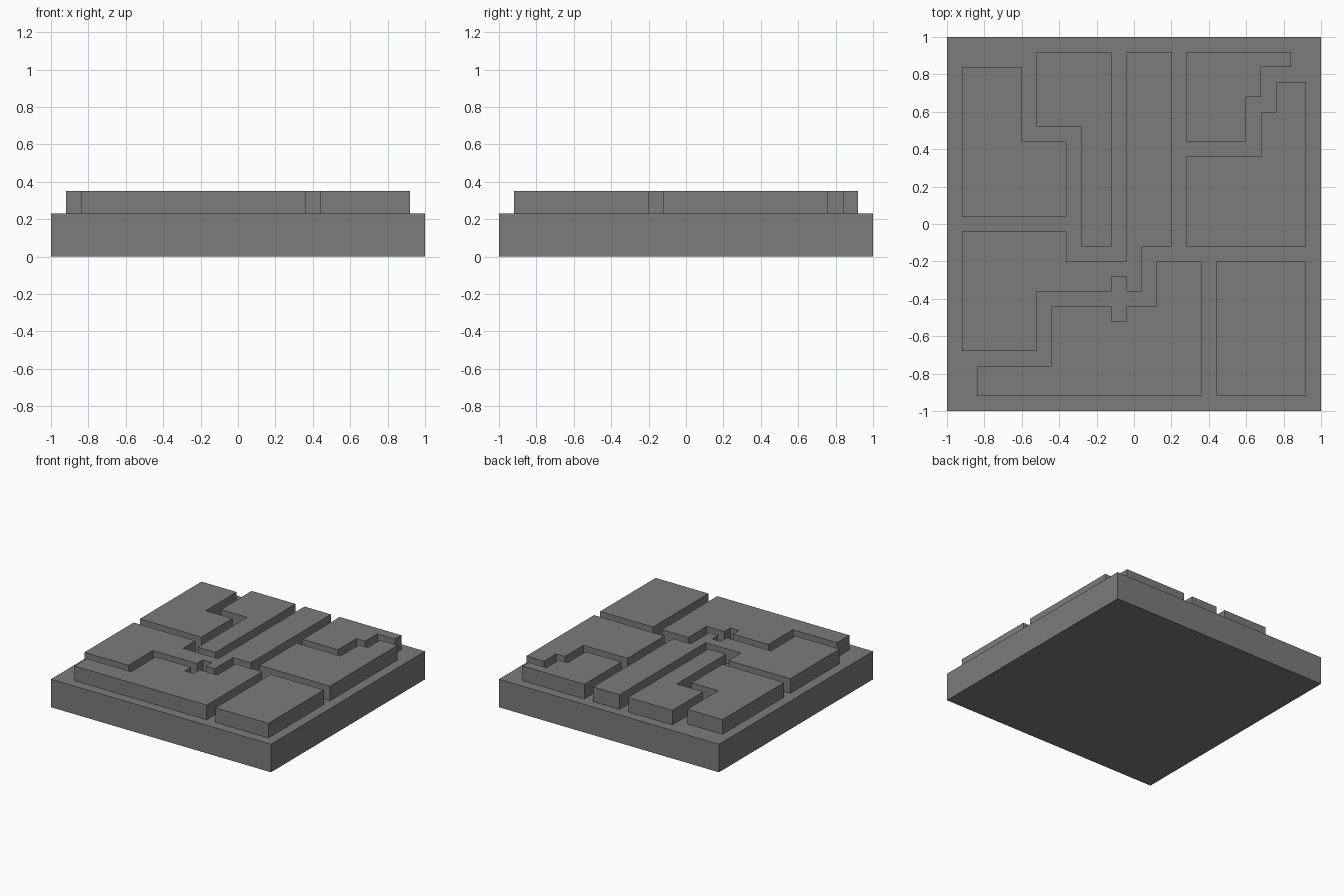
import bpy, bmesh

if "Cube" in bpy.data.objects:
    bpy.data.objects.remove(bpy.data.objects["Cube"])

BASE_TOP, STONE_TOP = 0.23, 0.35
U = 0.04  # layout grid unit; outlines below are in these units

grey = bpy.data.materials.new("stone grey")
grey.diffuse_color = (0.2, 0.2, 0.2, 1)
grey.use_nodes = True
grey.node_tree.nodes["Principled BSDF"].inputs["Base Color"].default_value = grey.diffuse_color


def slab(name, outline, z0, z1):
    """Extrude a flat outline from z0 to z1."""
    bm = bmesh.new()
    face = bm.faces.new([bm.verts.new((x * U, y * U, z0)) for x, y in outline])
    ext = bmesh.ops.extrude_face_region(bm, geom=[face])
    for v in ext["geom"]:
        if isinstance(v, bmesh.types.BMVert):
            v.co.z = z1
    bmesh.ops.recalc_face_normals(bm, faces=bm.faces)
    bmesh.ops.triangulate(bm, faces=[f for f in bm.faces if len(f.verts) > 4])
    me = bpy.data.meshes.new(name)
    bm.to_mesh(me)
    bm.free()
    me.materials.append(grey)
    ob = bpy.data.objects.new(name, me)
    bpy.context.collection.objects.link(ob)
    return ob


def steps(start, *moves):
    """Right-angled outline: alternate x and y targets, starting with x."""
    x, y = start
    pts = [(x, y)]
    for i, m in enumerate(moves):
        x, y = (m, y) if i % 2 == 0 else (x, m)
        pts.append((x, y))
    return pts


# Base slab
slab("base_slab", steps((-25, -25), 25, 25, -25), 0, BASE_TOP)

# Interlocking raised paving stones
stones = {
    "back_left_stone": steps((-23, 21), -15, 11, -9, 1, -23),
    "hooked_stone": steps((-13, 23), -3, -3, -7, 13, -13),
    "long_winding_stone": steps((-1, 23), 5, -3, 1, -9, -1, -7, -3, -9,
                                -13, -17, -23, -1, -9, -5, -1),
    "back_right_stone": steps((7, 23), 21, 21, 17, 17, 15, 11, 7),
    "right_stone": steps((19, 19), 23, -3, 7, 9, 17, 15, 19),
    "front_stone": steps((3, -5), 9, -23, -21, -19, -11, -11,
                         -3, -13, -1, -11, 3),
    "front_right_stone": steps((11, -5), 23, -23, 11),
}
for name, outline in stones.items():
    slab(name, outline, BASE_TOP, STONE_TOP)
